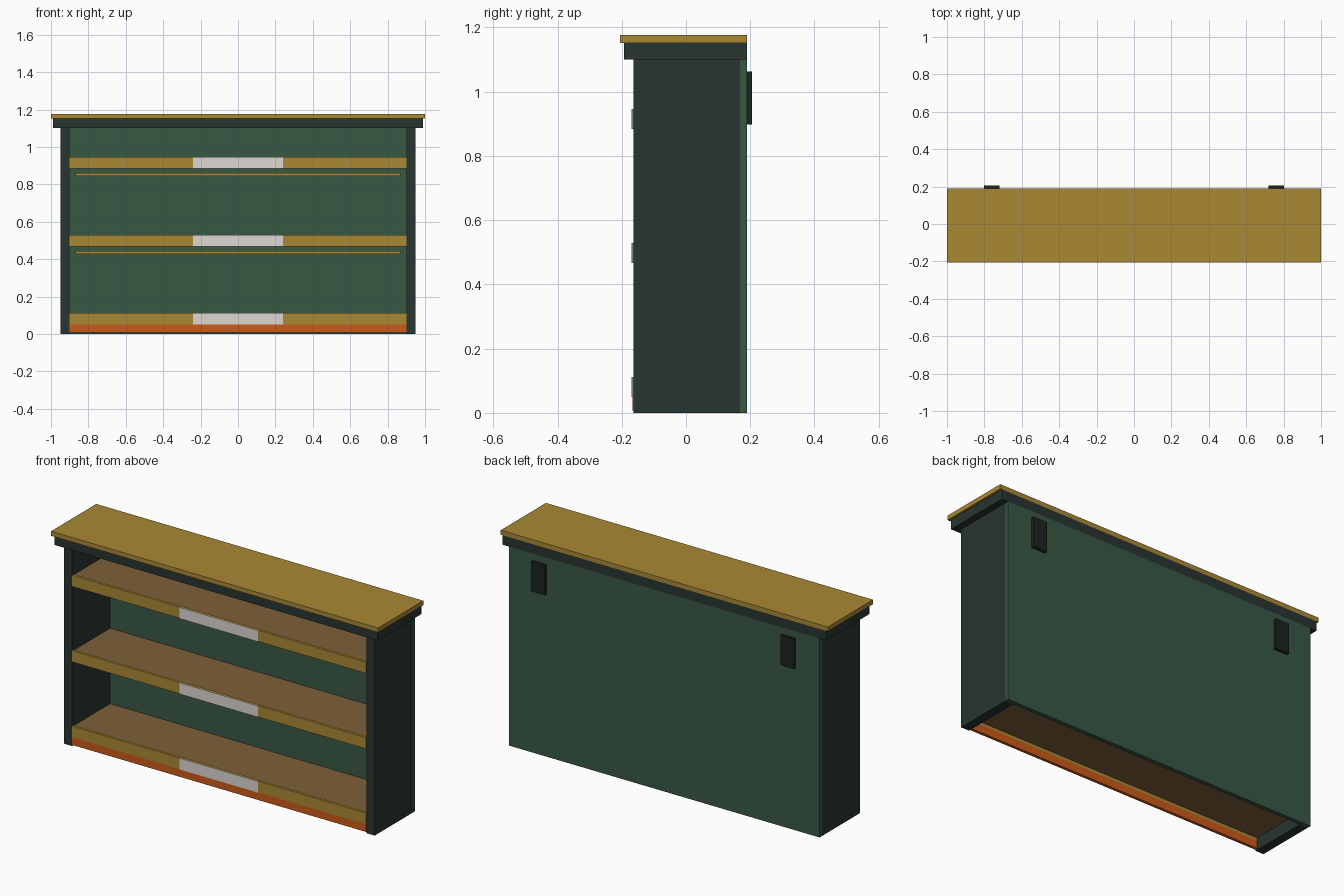
import bpy
import bmesh

if "Cube" in bpy.data.objects:
    bpy.data.objects.remove(bpy.data.objects["Cube"])


def material(name, r, g, b):
    m = bpy.data.materials.new(name)
    m.diffuse_color = (r, g, b, 1)
    m.use_nodes = True
    m.node_tree.nodes["Principled BSDF"].inputs["Base Color"].default_value = m.diffuse_color
    return m


DARK = material("dark_green", 0.021, 0.036, 0.031)
GREEN = material("green", 0.040, 0.098, 0.060)
GOLD = material("gold", 0.40, 0.25, 0.035)
BROWN = material("brown_wood", 0.21, 0.115, 0.042)
ORANGE = material("orange", 0.60, 0.10, 0.01)
WHITE = material("off_white", 0.72, 0.68, 0.64)
BLACK = material("bracket_black", 0.012, 0.016, 0.014)


def box(name, x, y, z, mat):
    """Box from (min, max) pairs along each axis."""
    mesh = bpy.data.meshes.new(name)
    bm = bmesh.new()
    bmesh.ops.create_cube(bm, size=1)
    for v in bm.verts:
        v.co = [r[0] if c < 0 else r[1] for c, r in zip(v.co, (x, y, z))]
    bm.to_mesh(mesh)
    bm.free()
    mesh.materials.append(mat)
    obj = bpy.data.objects.new(name, mesh)
    bpy.context.collection.objects.link(obj)
    return obj


# Carcass: back, sides and the cornice under the top board
box("back_panel", (-0.95, 0.95), (0.168, 0.19), (0, 1.1), GREEN)
box("cornice", (-0.988, 0.988), (-0.193, 0.19), (1.1, 1.152), DARK)
box("top_board", (-1, 1), (-0.205, 0.19), (1.152, 1.177), GOLD)

for side, s in (("left", -1), ("right", 1)):
    box(side + "_side", sorted((s * 0.90, s * 0.95)), (-0.163, 0.168), (0, 1.1), DARK)
    # Wall brackets on the back
    box(side + "_wall_bracket", sorted((s * 0.72, s * 0.803)), (0.19, 0.205),
        (0.897, 1.063), BLACK)

# Shelves with a gold front lip and a blank label plate
for i, top in enumerate((0.112, 0.529, 0.946)):
    n = str(i + 1)
    box("shelf_" + n, (-0.90, 0.90), (-0.155, 0.168), (top - 0.045, top - 0.004), BROWN)
    box("shelf_lip_" + n, (-0.90, 0.90), (-0.166, -0.152), (top - 0.062, top), GOLD)
    box("label_plate_" + n, (-0.24, 0.24), (-0.169, -0.166), (top - 0.062, top), WHITE)
    # Batten on the back panel below each upper shelf
    if i:
        box("batten_" + n, (-0.87, 0.87), (0.150, 0.168), (top - 0.102, top - 0.085), GOLD)

# Kick strip below the bottom shelf
box("kick_strip", (-0.90, 0.90), (-0.166, -0.150), (0.008, 0.05), ORANGE)
